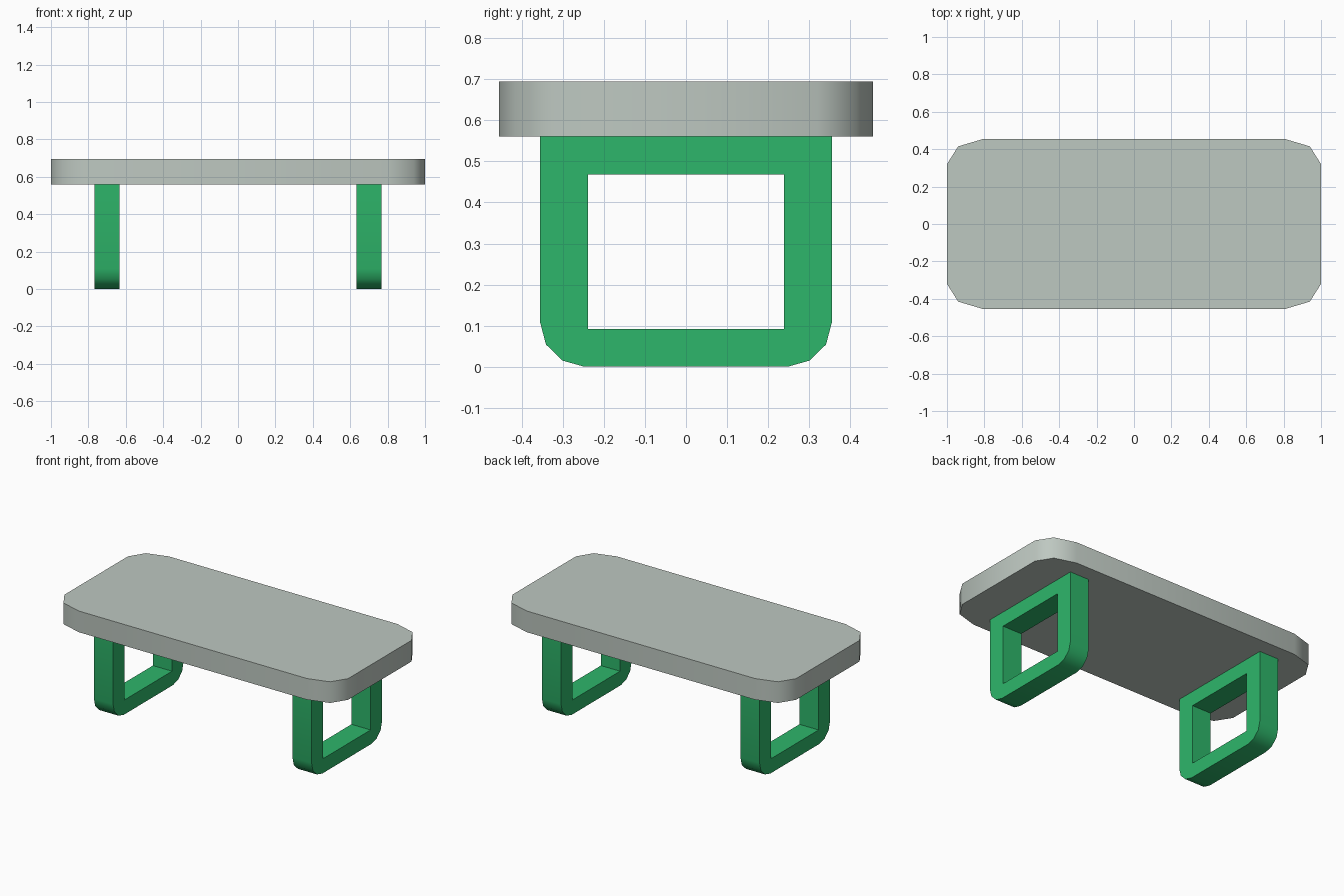
import bpy, bmesh, math
from mathutils import Vector

if "Cube" in bpy.data.objects:
    bpy.data.objects.remove(bpy.data.objects["Cube"])


def material(name, rgb):
    m = bpy.data.materials.new(name)
    m.diffuse_color = (*rgb, 1)
    m.use_nodes = True
    m.node_tree.nodes["Principled BSDF"].inputs["Base Color"].default_value = m.diffuse_color
    return m


grey = material("pale_grey", (0.515, 0.578, 0.533))
green = material("green", (0.027, 0.468, 0.145))


def plate(name, loops, direction, mat):
    """Fill flat outlines (outer loop, then holes) and extrude them."""
    bm = bmesh.new()
    edges = []
    for loop in loops:
        vs = [bm.verts.new(p) for p in loop]
        edges += [bm.edges.new((vs[i - 1], vs[i])) for i in range(len(vs))]
    bmesh.ops.triangle_fill(bm, use_beauty=True, use_dissolve=False, edges=edges,
                            normal=Vector(direction).normalized())
    ext = bmesh.ops.extrude_face_region(bm, geom=bm.faces[:], use_keep_orig=True)
    moved = [g for g in ext["geom"] if isinstance(g, bmesh.types.BMVert)]
    bmesh.ops.translate(bm, verts=moved, vec=direction)
    bmesh.ops.recalc_face_normals(bm, faces=bm.faces[:])
    me = bpy.data.meshes.new(name)
    bm.to_mesh(me)
    bm.free()
    me.materials.append(mat)
    ob = bpy.data.objects.new(name, me)
    bpy.context.collection.objects.link(ob)
    bpy.ops.object.select_all(action='DESELECT')
    ob.select_set(True)
    bpy.context.view_layer.objects.active = ob
    bpy.ops.object.shade_smooth_by_angle(angle=math.radians(50))
    return ob


# Table top: rectangle with faceted round corners
corner = [(1.0, 0.32), (0.94, 0.415), (0.805, 0.455)]
half = corner + [(-x, y) for x, y in reversed(corner)]
outline = half + [(-x, -y) for x, y in half]
plate("table_top", [[(x, y, 0.56) for x, y in outline]], (0, 0, 0.135), grey)

# Leg frames: rounded lower corners and a rectangular opening
side = [(0.355, 0.56), (0.355, 0.107), (0.341, 0.054), (0.301, 0.015), (0.248, 0.0)]
outer = side + [(-y, z) for y, z in reversed(side)]
hole = [(0.239, 0.468), (0.239, 0.092), (-0.239, 0.092), (-0.239, 0.468)]
for name, x in (("left_leg_frame", -0.7675), ("right_leg_frame", 0.6325)):
    plate(name, [[(x, y, z) for y, z in loop] for loop in (outer, hole)],
          (0.135, 0, 0), green)
